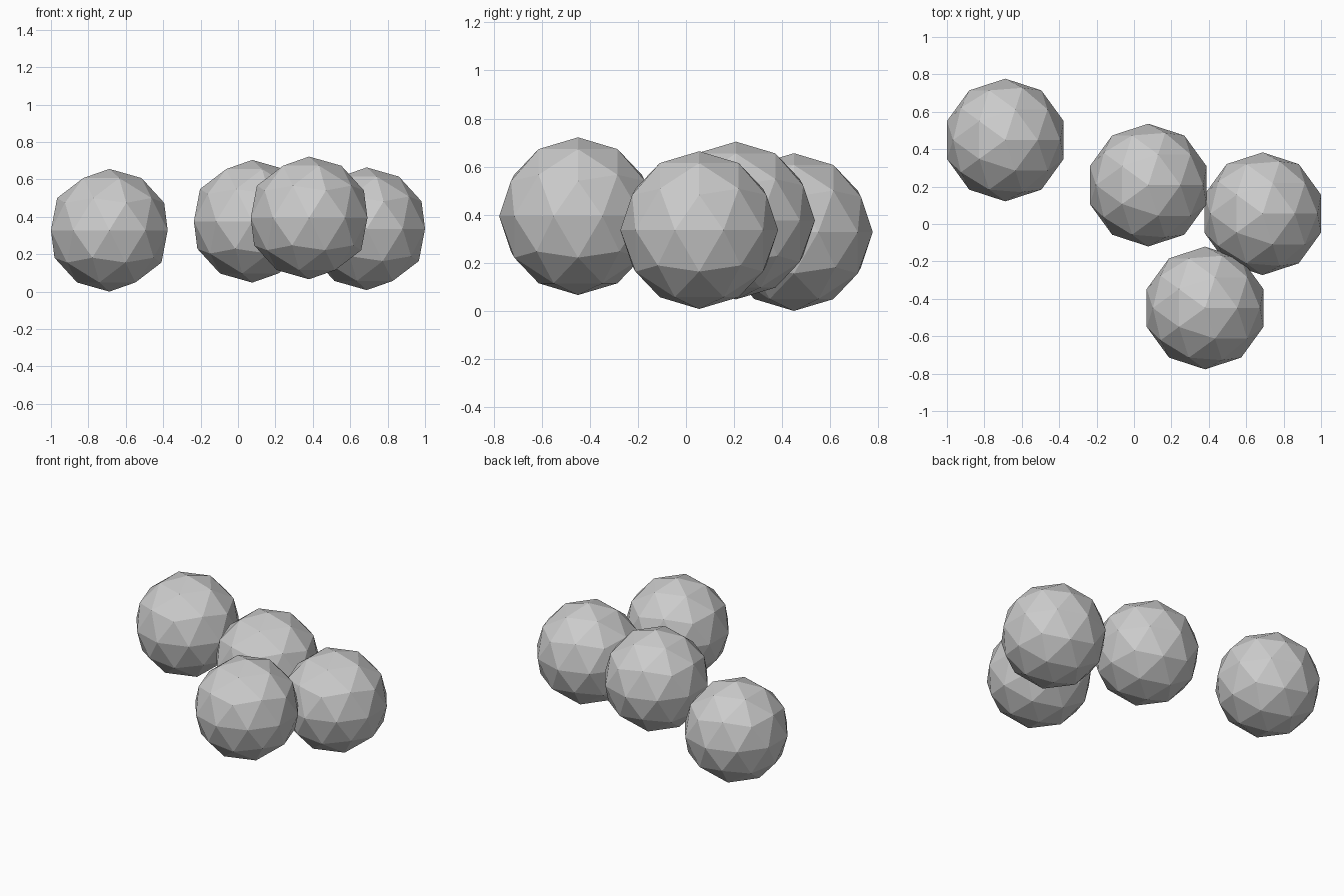
import bpy

if "Cube" in bpy.data.objects:
    bpy.data.objects.remove(bpy.data.objects["Cube"])

RADIUS = 0.328

# Four loose low-poly balls, each at a slightly different height
CENTRES = [
    (-0.688, 0.449, 0.328),
    (0.076, 0.208, 0.376),
    (0.380, -0.449, 0.394),
    (0.688, 0.055, 0.336),
]

for i, centre in enumerate(CENTRES, 1):
    bpy.ops.mesh.primitive_ico_sphere_add(subdivisions=2, radius=RADIUS, location=centre)
    ball = bpy.context.object
    ball.name = f"ball_{i}"
    bpy.ops.object.shade_flat()
